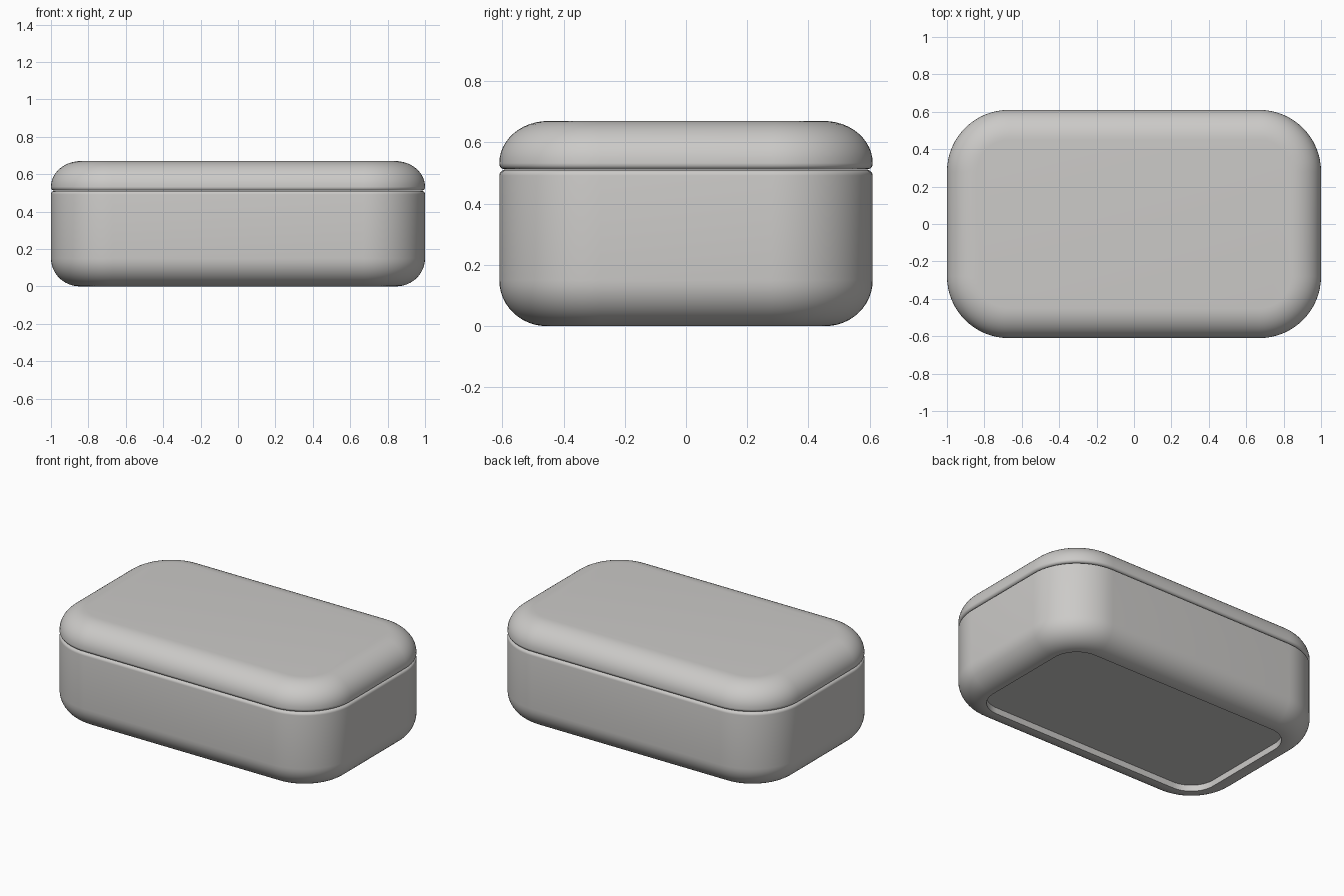
import bpy, bmesh, math

if "Cube" in bpy.data.objects:
    bpy.data.objects.remove(bpy.data.objects["Cube"])

HX, HY, R = 1.0, 0.61, 0.33   # half length, half depth, plan corner radius

grey = bpy.data.materials.new("light_grey")
grey.diffuse_color = (0.6, 0.59, 0.575, 1)
grey.use_nodes = True
grey.node_tree.nodes["Principled BSDF"].inputs["Base Color"].default_value = grey.diffuse_color


def ring(bm, inset, z, n=16):
    """Rounded rectangle offset inwards by inset at height z."""
    r = R - inset
    verts = []
    for q, (sx, sy) in enumerate([(1, 1), (-1, 1), (-1, -1), (1, -1)]):
        for i in range(n + 1):
            a = math.pi / 2 * (q + i / n)
            verts.append(bm.verts.new((sx * (HX - R) + r * math.cos(a),
                                       sy * (HY - R) + r * math.sin(a), z)))
    return verts


def fillet(r_in, z0, z1, n, rising):
    """Quarter ellipse of (inset, z); rising goes from flat end out to the wall."""
    pts = []
    for i in range(n + 1):
        a = math.pi / 2 * i / n
        if rising:
            pts.append((r_in * (1 - math.sin(a)), z0 + (z1 - z0) * (1 - math.cos(a))))
        else:
            pts.append((r_in * (1 - math.cos(a)), z0 + (z1 - z0) * math.sin(a)))
    return pts


def shell(name, profile):
    bm = bmesh.new()
    rings = [ring(bm, d, z) for d, z in profile]
    for a, b in zip(rings, rings[1:]):
        for i in range(len(a)):
            j = (i + 1) % len(a)
            bm.faces.new((a[i], a[j], b[j], b[i]))
    bm.faces.new(rings[0][::-1])
    bm.faces.new(rings[-1])
    me = bpy.data.meshes.new(name)
    bm.to_mesh(me)
    bm.free()
    me.materials.append(grey)
    ob = bpy.data.objects.new(name, me)
    bpy.context.collection.objects.link(ob)
    bpy.ops.object.select_all(action='DESELECT')
    ob.select_set(True)
    bpy.context.view_layer.objects.active = ob
    bpy.ops.object.shade_smooth_by_angle(angle=math.radians(35))


# base: recessed underside, rounded bottom edge, softened rim
shell("box_base", [(0.165, 0.04), (0.165, 0.0)]
      + fillet(0.155, 0.0, 0.15, 12, True)
      + fillet(0.018, 0.492, 0.51, 5, False))

# lid: softened lower rim, broad rounded top edge
shell("box_lid", fillet(0.018, 0.512, 0.53, 5, True)
      + fillet(0.16, 0.532, 0.67, 12, False))
